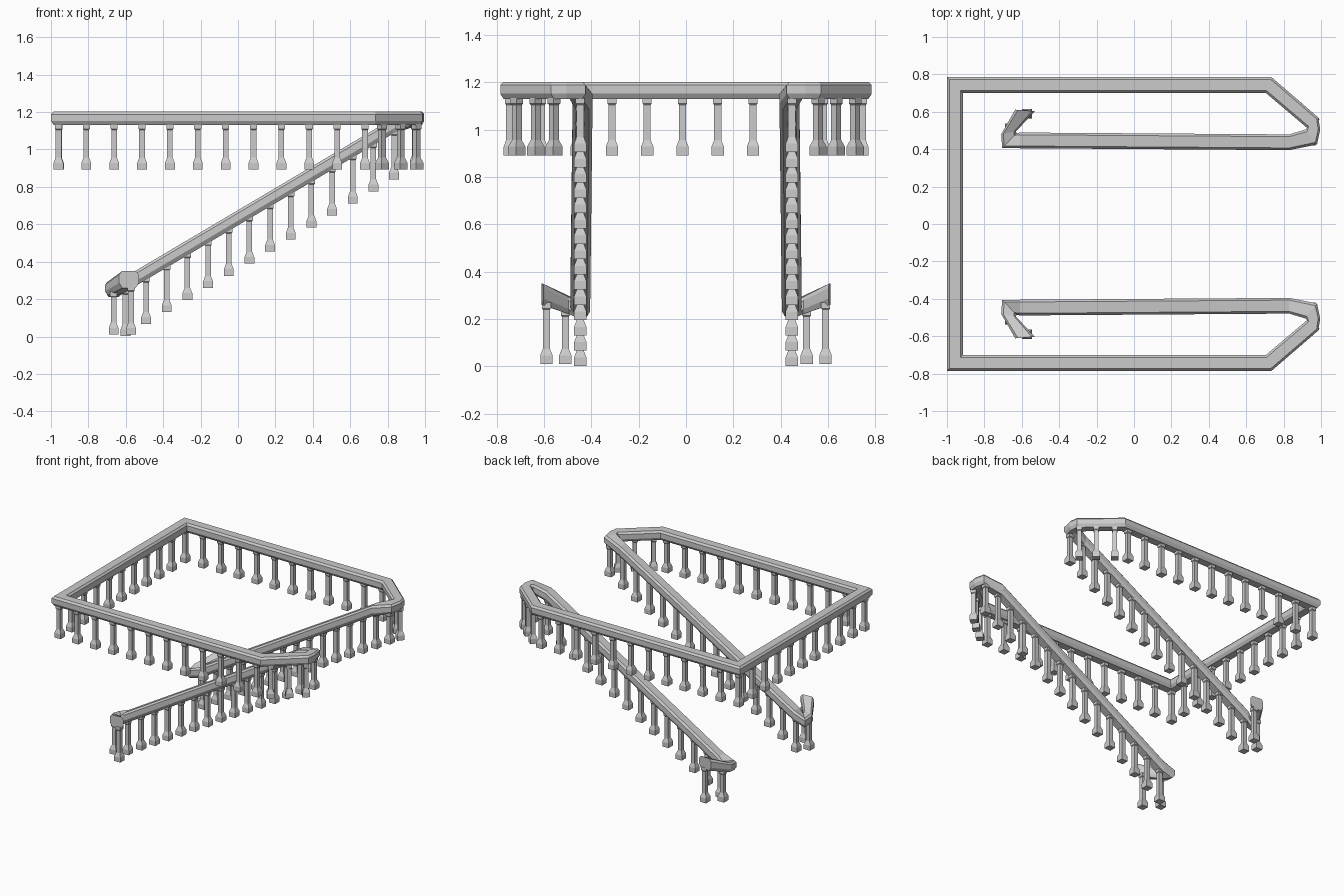
import bpy, bmesh, math
from mathutils import Matrix, Vector

if "Cube" in bpy.data.objects:
    bpy.data.objects.remove(bpy.data.objects["Cube"])


def finish(bm, name):
    bmesh.ops.recalc_face_normals(bm, faces=bm.faces)
    me = bpy.data.meshes.new(name)
    bm.to_mesh(me)
    bm.free()
    ob = bpy.data.objects.new(name, me)
    bpy.context.collection.objects.link(ob)
    return ob


def mirror_y(ob):
    m = ob.modifiers.new("mirror", 'MIRROR')
    m.use_axis = (False, True, False)
    m.use_clip = True
    return ob


# Handrail: chamfered profile swept along half the path
profile = [(-.030, .036), (.030, .036), (.042, .022), (.042, -.014),
           (.028, -.036), (-.028, -.036), (-.042, -.014), (-.042, .022)]
# each ring: x, y, z, sideways vector x, y, vertical scale
rings = [
    (-.957, 0, 1.166, 1, 0, 1),
    (-.957, -.743, 1.166, 1, 1, 1),
    (.72, -.743, 1.166, -.37, 1, 1),
    (.955, -.542, 1.166, -.72, .66, 1),
    (.957, -.505, 1.166, -.92, 0, 1),
    (.947, -.465, 1.166, -.75, -.95, 1),
    (.83, -.437, 1.126, 0, -1, 1.13),
    (-.61, -.447, .274, 0, -1, 1.13),
    (-.667, -.445, .246, .9, -.95, 1),
    (-.67, -.488, .256, .95, -.18, 1),
    (-.583, -.607, .304, 1.25, .1, 1.25),
]
bm = bmesh.new()
loops = [[bm.verts.new((x + u * sx, y + u * sy, z + v * k)) for u, v in profile]
         for x, y, z, sx, sy, k in rings]
for a, b in zip(loops, loops[1:]):
    for i in range(len(a)):
        j = (i + 1) % len(a)
        bm.faces.new((a[i], a[j], b[j], b[i]))
bm.faces.new(loops[-1])
mirror_y(finish(bm, "handrail"))


# Square baluster: block foot, tapered shoulder, shaft and small collar
def baluster(bm, x, y, z, top, turn=0):
    levels = [(0, .026), (.036, .026), (.064, .015),
              (top - z - .03, .015), (top - z - .025, .019), (top - z, .019)]
    rot = Matrix.Rotation(math.radians(turn), 3, 'Z')
    rows = []
    for h, r in levels:
        rows.append([bm.verts.new(rot @ Vector((r * a, r * b, 0)) + Vector((x, y, z + h)))
                     for a, b in ((-1, -1), (1, -1), (1, 1), (-1, 1))])
    for a, b in zip(rows, rows[1:]):
        for i in range(4):
            j = (i + 1) % 4
            bm.faces.new((a[i], a[j], b[j], b[i]))
    bm.faces.new(rows[0])
    bm.faces.new(rows[-1])


# Landing balusters along the side rails and round the bend
bm = bmesh.new()
for i in range(12):
    baluster(bm, -.96 + .149 * i, -.745, .892, 1.135)
for x, y, t in ((.77, -.715, 40), (.87, -.635, 40), (.955, -.558, 40)):
    baluster(bm, x, y, .892, 1.135, t)
mirror_y(finish(bm, "landing_side_balusters"))

# Landing balusters along the back rail
bm = bmesh.new()
for i in range(9):
    baluster(bm, -.957, -.611 + .149 * i, .892, 1.135)
finish(bm, "landing_back_balusters")

# Stair balusters stepping up under the sloped rail
bm = bmesh.new()
for i in range(15):
    x = -.602 + .1105 * i
    baluster(bm, x, -.447, .002 + .0645 * i, min(.64 + .592 * x - .03, 1.135))
# Balusters under the bottom scroll
baluster(bm, -.665, -.51, .01, .24)
baluster(bm, -.572, -.59, .01, .27)
mirror_y(finish(bm, "stair_balusters"))
